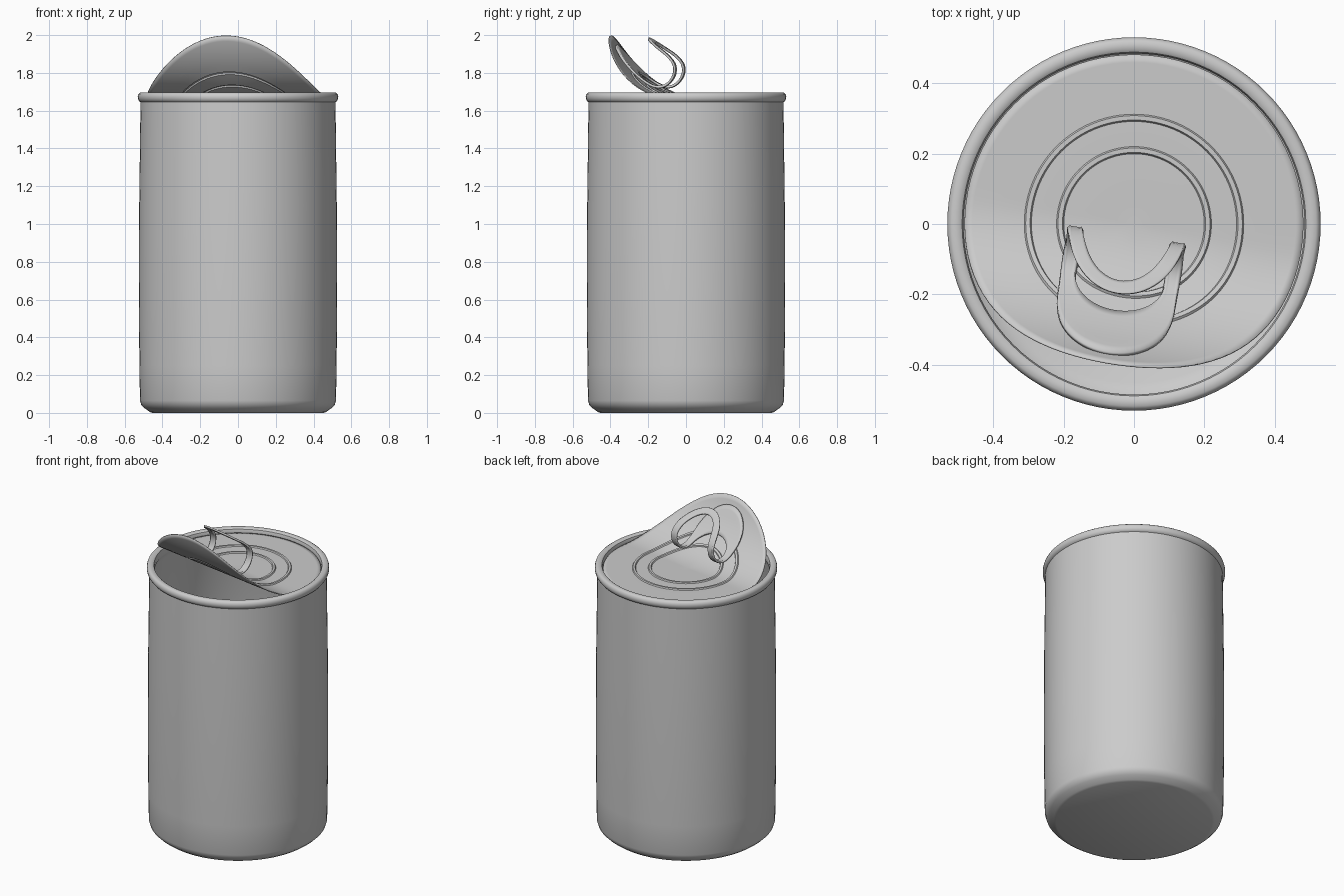
import bpy, bmesh, math
from mathutils import Vector

if "Cube" in bpy.data.objects:
    bpy.data.objects.remove(bpy.data.objects["Cube"])

YAW = math.radians(9)                        # the lid peels slightly left of front
D = Vector((-math.sin(YAW), -math.cos(YAW), 0))   # peel direction
E = Vector((math.cos(YAW), -math.sin(YAW), 0))    # sideways direction


def finish(name, bm, thick=0.0, angle=40):
    bmesh.ops.recalc_face_normals(bm, faces=bm.faces)
    me = bpy.data.meshes.new(name)
    bm.to_mesh(me)
    bm.free()
    ob = bpy.data.objects.new(name, me)
    bpy.context.collection.objects.link(ob)
    if thick:
        m = ob.modifiers.new("thickness", 'SOLIDIFY')
        m.thickness = thick
        m.offset = 0
    bpy.ops.object.select_all(action='DESELECT')
    ob.select_set(True)
    bpy.context.view_layer.objects.active = ob
    bpy.ops.object.shade_smooth_by_angle(angle=math.radians(angle))
    return ob


def lathe(profile, place, n=96):
    """Rings of (radius, height), each point mapped to space by place(x, y, z)."""
    bm = bmesh.new()
    prev = None
    for r, z in profile:
        if r == 0:
            ring = [bm.verts.new(place(0, 0, z))] * n
        else:
            ring = [bm.verts.new(place(r * math.cos(2 * math.pi * i / n),
                                       r * math.sin(2 * math.pi * i / n), z)) for i in range(n)]
        if prev:
            for i in range(n):
                j = (i + 1) % n
                quad = list(dict.fromkeys((prev[i], prev[j], ring[j], ring[i])))
                bm.faces.new(quad)
        prev = ring
    return bm


# Can body: outer wall, rolled rim and inner wall in one profile
body = [(0, 0), (.455, 0), (.468, .006), (.495, .025), (.512, .042), (.519, .065),
        (.522, .25), (.525, .6), (.523, 1.1), (.518, 1.5), (.516, 1.645), (.524, 1.65),
        (.53, 1.662), (.531, 1.675), (.527, 1.688), (.518, 1.695), (.498, 1.695),
        (.489, 1.689), (.485, 1.675), (.485, 1.65), (.49, 1.64), (.51, 1.6),
        (.517, .6), (.512, .07), (.49, .04), (.452, .015), (0, .015)]
finish("can_body", lathe(body, lambda x, y, z: (x, y, z)))


# Lid: flat disc with two pressed beads, curling up at the front
def peel(x, y, z):
    p = Vector((x, y, 0))
    u, l = p.dot(D), p.dot(E)
    t = max(u, 0) / .482
    slope = math.atan(1.3 * t)
    v = u - .08 * t ** 3 - z * math.sin(slope)
    return D * v + E * l + Vector((0, 0, 1.667 + .33 * t ** 1.95 + z * math.cos(slope)))


radii = [.05 * i for i in range(4)]
lid = [(r, 0) for r in radii]
for r in (.21, .302):
    lid += [(r - .009, 0), (r - .005, .007), (r + .005, .007), (r + .009, 0)]
    lid.append((r + .045, 0))
lid += [(.39, 0), (.43, 0), (.46, 0), (.482, 0)]
finish("peeled_lid", lathe(lid, peel), thick=.005, angle=35)

# Side path of the curled pull tab: (distance along peel direction, height)
PATH = [Vector(p) for p in [(.372, 1.945), (.305, 1.855), (.225, 1.775), (.15, 1.728),
                            (.09, 1.732), (.047, 1.78), (.042, 1.84), (.08, 1.892),
                            (.14, 1.937), (.205, 1.985)]]
LATERAL = -.015


def catmull(t):
    i = max(0, min(int(t), len(PATH) - 2))
    f = t - i
    p1, p2 = PATH[i], PATH[i + 1]
    p0 = PATH[i - 1] if i > 0 else 2 * p1 - p2
    p3 = PATH[i + 2] if i + 2 < len(PATH) else 2 * p2 - p1
    return .5 * (2 * p1 + (p2 - p0) * f + (2 * p0 - 5 * p1 + 4 * p2 - p3) * f * f
                 + (3 * p1 - p0 - 3 * p2 + p3) * f ** 3)


SAMPLES = [catmull(i * (len(PATH) - 1) / 200) for i in range(201)]
LENGTH = [0]
for a, b in zip(SAMPLES, SAMPLES[1:]):
    LENGTH.append(LENGTH[-1] + (b - a).length)
TOTAL = LENGTH[-1]


def on_tab(s, w, h=0):
    """Point at length s, sideways w and height h above the tab sheet."""
    s = max(0, min(s, TOTAL))
    k = next(i for i in range(1, 201) if LENGTH[i] >= s - 1e-9)
    f = (s - LENGTH[k - 1]) / (LENGTH[k] - LENGTH[k - 1])
    p = SAMPLES[k - 1].lerp(SAMPLES[k], f)
    t = (SAMPLES[k] - SAMPLES[k - 1]).normalized()
    v, z = p.x + t.y * -h, p.y + t.x * -h
    return D * v + E * (w + LATERAL) + Vector((0, 0, z))


def oval(a, start, end, cap0, cap1, half):
    """Point on a rounded outline at angle a, from start to end along the tab."""
    c, sn = math.cos(a), math.sin(a)
    s = (start + cap0) + c * cap0 if c < 0 else (end - cap1) + c * cap1
    return s, half * sn


# Pull tab: nested outlines from the outer edge to the finger hole, or to the rivet hole
N, LAYERS = 96, 7


def outline(start, end, cap0, cap1, half):
    pts = []
    for i in range(N):
        q = i * 4 // N
        # quarter caps at both ends with straight sides between
        f = i / N * 4 - q
        mid0, mid1 = start + cap0, end - cap1
        if q in (0, 3):
            a = (f if q == 0 else 1 - f) * (math.pi / 2 + .6)
            ext = max(0, (a - math.pi / 2) / .6)
            s = mid1 + cap1 * math.cos(min(a, math.pi / 2)) + ext * (mid0 - mid1) / 2
        else:
            a = (1 - f if q == 1 else f) * (math.pi / 2 + .6)
            ext = max(0, (a - math.pi / 2) / .6)
            s = mid0 - cap0 * math.cos(min(a, math.pi / 2)) + ext * (mid1 - mid0) / 2
        w = half * math.sin(min(a, math.pi / 2)) * (1 if q < 2 else -1)
        pts.append(Vector((s, w)))
    return pts


outer = outline(0, TOTAL, .22, .24, .168)
inner = outline(.19, TOTAL - .042, .12, .21, .128)
bm = bmesh.new()
rows = []
for k in range(LAYERS + 1):
    rows.append([bm.verts.new(on_tab(*o.lerp(i, k / LAYERS), .004 if k in (0, LAYERS) else 0))
                 for o, i in zip(outer, inner)])
for r0, r1 in zip(rows, rows[1:]):
    for i in range(N):
        j = (i + 1) % N
        bm.faces.new((r0[i], r0[j], r1[j], r1[i]))
finish("pull_tab", bm, thick=.012)

# Rivet: raised ring and centre button on the tab nose
rivet = [(.068, 0), (.067, .009), (.061, .011), (.057, .008), (.024, .007),
         (.022, .014), (.016, .017), (0, .017)]
finish("rivet", lathe(rivet, lambda x, y, z: on_tab(.1 + x, y, -z), 32))
